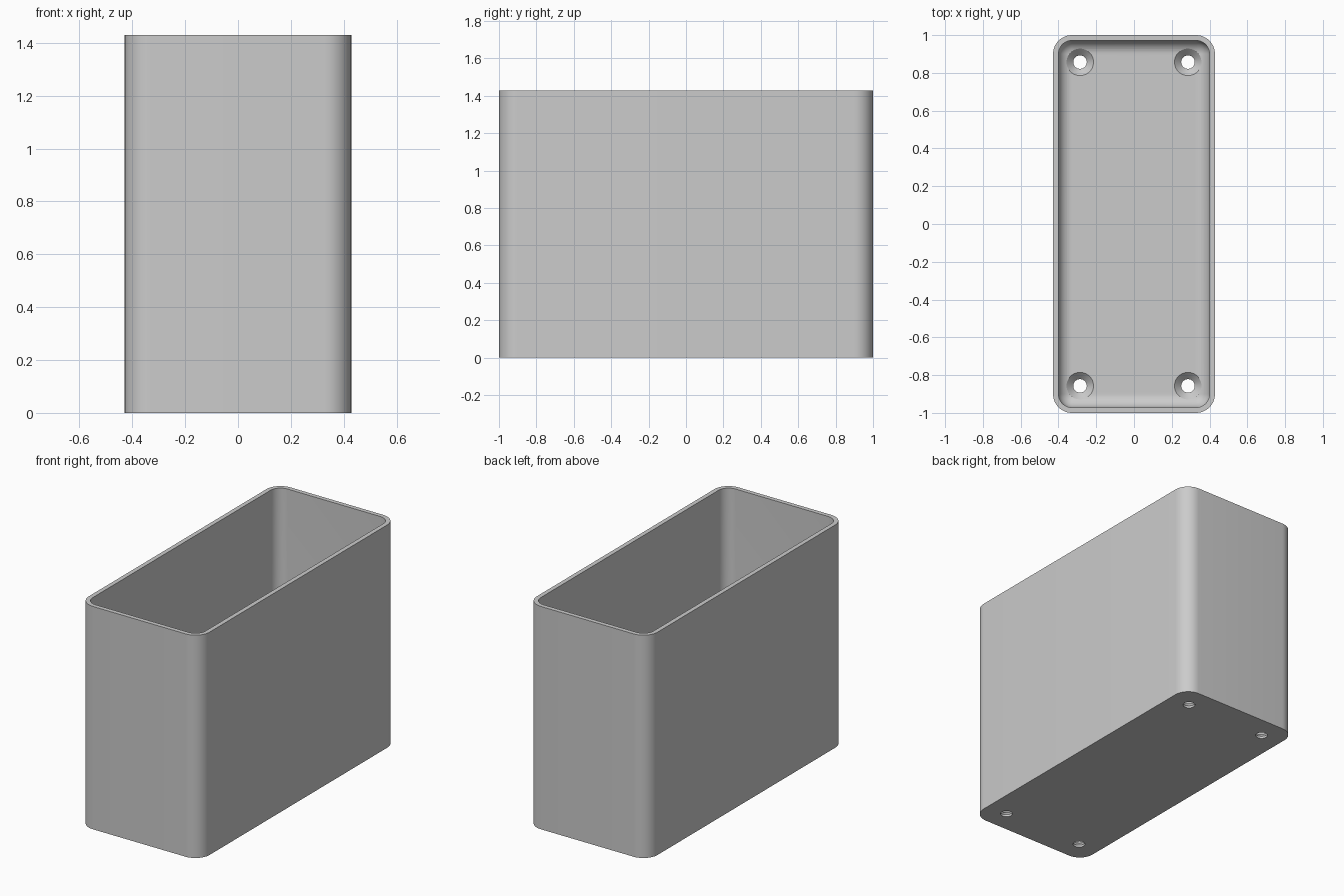
import bpy, bmesh, math

cube = bpy.data.objects.get("Cube")
if cube:
    bpy.data.objects.remove(cube, do_unlink=True)

HALF_X, HALF_Y, HEIGHT = 0.4286, 1.0, 1.4286
WALL, FLOOR = 0.0286, 0.05
CORNER, FILLET = 0.1, 0.0714
HOLE, SINK = 0.0357, 0.0714
STEPS = 12

grey = bpy.data.materials.new("plain grey")
grey.use_nodes = True
grey.diffuse_color = (0.6, 0.6, 0.6, 1)
grey.node_tree.nodes["Principled BSDF"].inputs["Base Color"].default_value = grey.diffuse_color


def rounded_loop(bm, inset, radius, z):
    """Ring of vertices around a rounded rectangle."""
    ring = []
    for q, (sx, sy) in enumerate([(1, 1), (-1, 1), (-1, -1), (1, -1)]):
        cx, cy = sx * (HALF_X - inset - radius), sy * (HALF_Y - inset - radius)
        for i in range(STEPS + 1):
            a = (q + i / STEPS) * math.pi / 2
            ring.append(bm.verts.new((cx + radius * math.cos(a), cy + radius * math.sin(a), z)))
    return ring


def skin(bm, rings):
    """Close the ends and join each ring to the next."""
    for a, b in zip(rings, rings[1:]):
        n = len(a)
        for i in range(n):
            j = (i + 1) % n
            bm.faces.new((a[i], a[j], b[j], b[i]))
    bm.faces.new(rings[0])
    bm.faces.new(rings[-1])


def finish(bm, name):
    bmesh.ops.remove_doubles(bm, verts=bm.verts, dist=1e-5)
    bmesh.ops.recalc_face_normals(bm, faces=bm.faces)
    mesh = bpy.data.meshes.new(name)
    bm.to_mesh(mesh)
    bm.free()
    obj = bpy.data.objects.new(name, mesh)
    bpy.context.collection.objects.link(obj)
    mesh.materials.append(grey)
    return obj


# Open box: outer wall, rim, inner wall, then the fillet down to the floor
bm = bmesh.new()
rings = [rounded_loop(bm, 0, CORNER, 0), rounded_loop(bm, 0, CORNER, HEIGHT),
         rounded_loop(bm, WALL, FILLET, HEIGHT)]
for i in range(STEPS + 1):
    t = i / STEPS * math.pi / 2
    inset = FILLET * (1 - math.cos(t))
    rings.append(rounded_loop(bm, WALL + inset, FILLET - inset, FLOOR + FILLET * (1 - math.sin(t))))
skin(bm, rings)
box = finish(bm, "box")

# Four countersunk screw holes through the floor
bm = bmesh.new()
cone_top = FLOOR
profile = [(HOLE, -0.1), (HOLE, cone_top - (SINK - HOLE)), (SINK, cone_top), (SINK, FLOOR + 0.1)]
for x in (-0.2857, 0.2857):
    for y in (-0.857, 0.857):
        circles = []
        for r, z in profile:
            angles = [k * math.tau / 48 for k in range(48)]
            circles.append([bm.verts.new((x + r * math.cos(a), y + r * math.sin(a), z)) for a in angles])
        skin(bm, circles)
cutter = finish(bm, "screw_hole_cutter")
cutter.hide_render = True

cut = box.modifiers.new("screw holes", 'BOOLEAN')
cut.operation = 'DIFFERENCE'
cut.solver = 'EXACT'
cut.object = cutter
bpy.ops.object.select_all(action='DESELECT')
bpy.context.view_layer.objects.active = box
box.select_set(True)
bpy.ops.object.modifier_apply(modifier=cut.name)
bpy.data.objects.remove(cutter, do_unlink=True)
bpy.ops.object.shade_smooth_by_angle(angle=math.radians(30))
